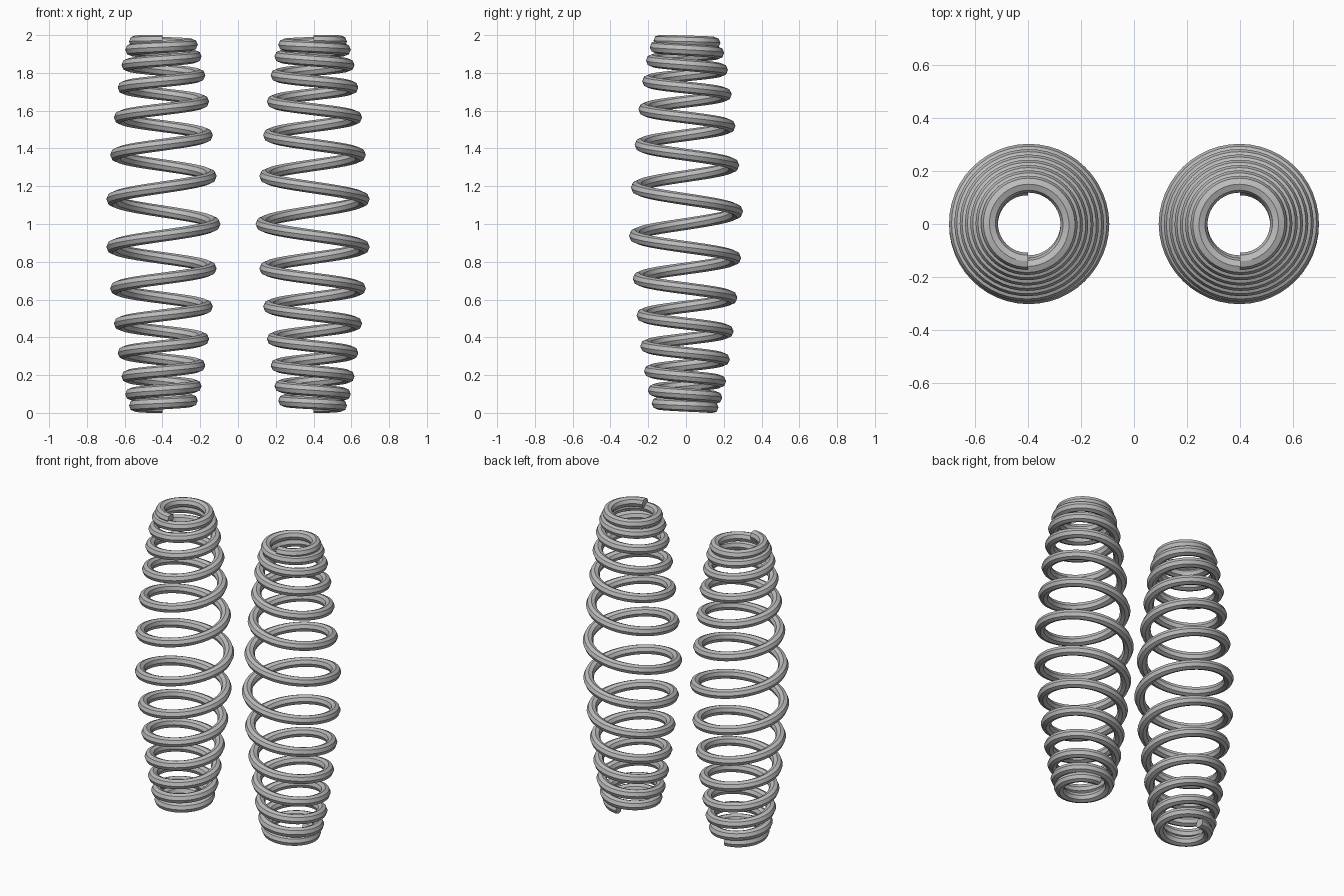
import bpy
import bmesh
from math import sin, cos, pi, radians

cube = bpy.data.objects.get("Cube")
if cube:
    bpy.data.objects.remove(cube, do_unlink=True)

HALF_TURNS = 6.75    # turns either side of the middle
STEPS = 48           # rings per turn
SIDES = 8            # sides of the wire
WIRE = 0.032

steel = bpy.data.materials.new("steel_grey")
steel.use_nodes = True
grey = (0.5, 0.5, 0.5, 1)
steel.diffuse_color = grey
steel.node_tree.nodes["Principled BSDF"].inputs["Base Color"].default_value = grey


def coil_height(t):
    # pitch is widest in the middle and closes up toward both ends
    return 1 + 0.262 * t - 0.0175 * t * abs(t) + 0.02 * sin(pi * abs(t) / HALF_TURNS)


def make_spring(name, side):
    bm = bmesh.new()
    rings = []
    count = int(2 * HALF_TURNS * STEPS)
    for i in range(count + 1):
        t = i / STEPS - HALF_TURNS
        radius = 0.275 - 0.02 * abs(t)
        angle = pi - 2 * pi * t
        ring = []
        for k in range(SIDES):
            a = 2 * pi * k / SIDES
            r = radius + WIRE * cos(a)
            # ends are ground flat
            z = min(2, max(0, coil_height(t) + WIRE * sin(a)))
            ring.append(bm.verts.new((side * (0.4 + r * cos(angle)), r * sin(angle), z)))
        rings.append(ring)
    for a, b in zip(rings, rings[1:]):
        for k in range(SIDES):
            n = (k + 1) % SIDES
            bm.faces.new((a[k], a[n], b[n], b[k]))
    # end caps
    bm.faces.new(rings[0])
    bm.faces.new(rings[-1])
    bmesh.ops.recalc_face_normals(bm, faces=bm.faces)
    mesh = bpy.data.meshes.new(name)
    bm.to_mesh(mesh)
    bm.free()
    mesh.materials.append(steel)
    obj = bpy.data.objects.new(name, mesh)
    bpy.context.collection.objects.link(obj)
    bpy.ops.object.select_all(action="DESELECT")
    obj.select_set(True)
    bpy.context.view_layer.objects.active = obj
    bpy.ops.object.shade_smooth_by_angle(angle=radians(30))


make_spring("left_spring", 1)
make_spring("right_spring", -1)
